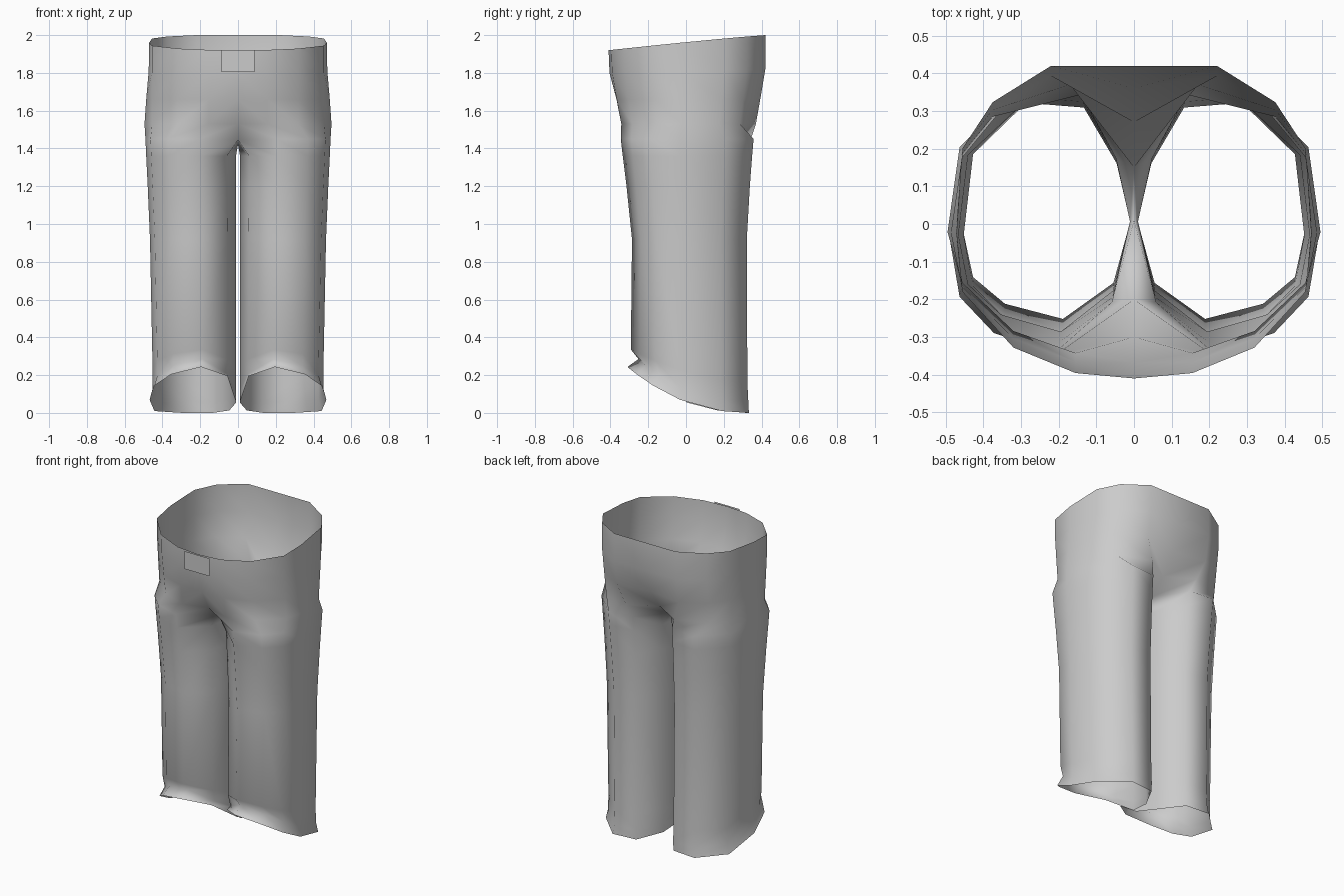
import bpy, bmesh

if "Cube" in bpy.data.objects:
    bpy.data.objects.remove(bpy.data.objects["Cube"])

# Half cross-sections, x in units, y as a fraction of the front/back depth.
# Order: inside, inner back, back, ... outside ..., front, inner front
LEG = [(.01, .02), (.045, .5), (.13, .96), (.285, 1), (.43, .57), (.455, -.1),
       (.43, -.56), (.345, -.84), (.19, -1), (.055, -.62)]
# Seat has no inside point; first and last lie on the centre line
SEAT = [(0, 1), (.22, 1), (.375, .77), (.455, .48), (.47, -.06),
        (.455, -.44), (.32, -.8), (.155, -.965), (0, -1)]

bm = bmesh.new()


def ring(profile, width, front, back, z_front, z_back, power):
    """One half ring, scaled and tilted from z_back up/down to z_front."""
    # the seat only bulges at its outermost point, the leg scales evenly
    widest = max(p[0] for p in profile)
    out = []
    for x, v in profile:
        t = ((1 - v) / 2) ** power
        y = v * (back if v > 0 else front)
        if profile is LEG:
            x *= width / widest
        elif x == widest:
            x = width
        out.append(bm.verts.new((x, y, z_back + (z_front - z_back) * t)))
    return out


def bridge(a, b, closed):
    n = len(a)
    for i in range(n if closed else n - 1):
        j = (i + 1) % n
        bm.faces.new((a[i], b[i], b[j], a[j]))


# Leg rings from slanted hem, over the front fold, to the crotch
legs = [ring(LEG, *r) for r in (
    (.468, .31, .333, .243, 0, 2.1),
    (.452, .252, .33, .285, .06, 2.0),
    (.452, .292, .325, .335, .16, 1.6),
    (.466, .286, .322, .92, .92, 1),
    (.478, .315, .338, 1.2, 1.2, 1),
    (.486, .335, .35, 1.36, 1.36, 1),
    (.490, .345, .358, 1.45, 1.45, 1))]
legs[0][9].co.z = .195

# Crotch seam: the three inner points meet on the centre line
for i, y, z in ((0, .01, 1.42), (1, .15, 1.44), (9, -.2, 1.445)):
    legs[-1][i].co = (0, y, z)

# Seat rings up to the tilted waist
seat = [ring(SEAT, *r) for r in (
    (.495, .355, .37, 1.53, 1.53, 1),
    (.486, .38, .393, 1.66, 1.66, 1),
    (.473, .405, .42, 1.8, 1.82, 1),
    (.470, .41, .42, 1.92, 2.0, 1.1))]
# Valleys between the legs, front and back
for r, back, front in ((0, .27, -.3), (1, .36, -.368)):
    seat[r][0].co.y, seat[r][-1].co.y = back, front
seat[0][1].co.x = .17

for a, b in zip(legs, legs[1:]):
    bridge(a, b, True)
for a, b in zip([legs[-1][1:]] + seat, seat):
    bridge(a, b, False)
bmesh.ops.recalc_face_normals(bm, faces=bm.faces)
outer = max(bm.faces, key=lambda f: f.calc_center_median().x)
if outer.normal.x < 0:
    bmesh.ops.reverse_faces(bm, faces=bm.faces)
for f in bm.faces:
    f.smooth = True

# Trousers: one half, mirrored and welded at the centre
mesh = bpy.data.meshes.new("trousers")
bm.to_mesh(mesh)
bm.free()
trousers = bpy.data.objects.new("trousers", mesh)
bpy.context.collection.objects.link(trousers)
mirror = trousers.modifiers.new("mirror", 'MIRROR')
mirror.use_clip = True
mirror.merge_threshold = .001

# Flat belt buckle plate in front of the waist
plate = bpy.data.meshes.new("buckle")
plate.from_pydata([(-.088, -.42, 1.805), (.088, -.42, 1.805),
                   (.088, -.42, 1.92), (-.088, -.42, 1.92)], [], [(0, 1, 2, 3)])
bpy.context.collection.objects.link(bpy.data.objects.new("buckle", plate))
